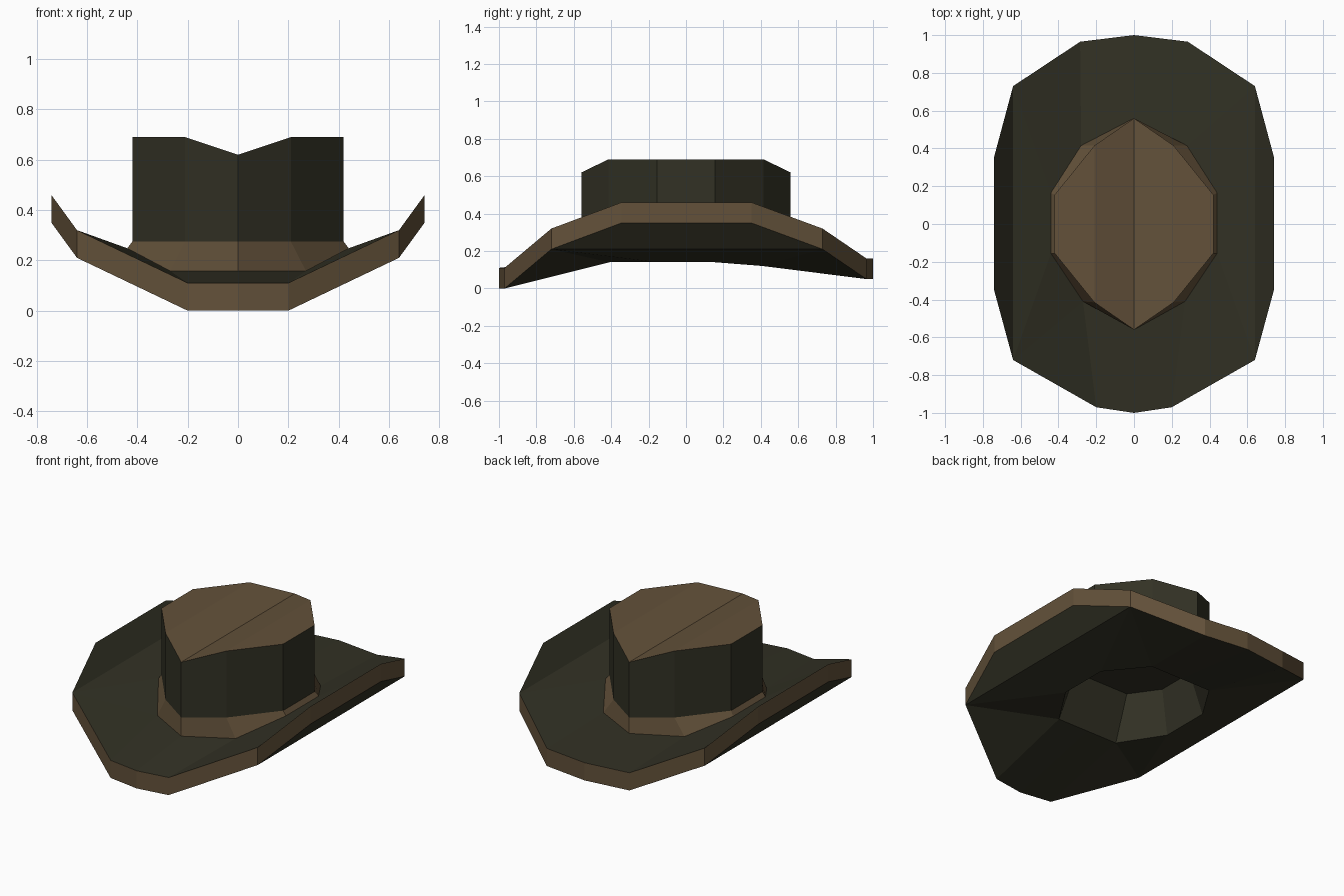
import bpy, bmesh

if "Cube" in bpy.data.objects:
    bpy.data.objects.remove(bpy.data.objects["Cube"])


def material(name, rgb):
    m = bpy.data.materials.new(name)
    m.diffuse_color = (*rgb, 1)
    m.use_nodes = True
    m.node_tree.nodes["Principled BSDF"].inputs["Base Color"].default_value = m.diffuse_color
    return m


DARK, BROWN = 0, 1
mats = [material("dark olive felt", (0.032, 0.031, 0.018)),
        material("brown leather", (0.125, 0.083, 0.042))]


def build(name, half_faces):
    """Make an object from right-half faces (colour, points), mirrored in x."""
    bm = bmesh.new()
    for colour, pts in half_faces:
        for s in (1, -1):
            loop = [(s * x, y, z) for x, y, z in pts]
            f = bm.faces.new([bm.verts.new(p) for p in loop[::s]])
            f.material_index = colour
    bmesh.ops.remove_doubles(bm, verts=bm.verts, dist=0.0005)
    me = bpy.data.meshes.new(name)
    bm.to_mesh(me)
    bm.free()
    for m in mats:
        me.materials.append(m)
    ob = bpy.data.objects.new(name, me)
    bpy.context.collection.objects.link(ob)


def wall(low, high, colour):
    """Quads joining two half loops that run from front to back."""
    return [(colour, [low[i], low[i + 1], high[i + 1], high[i]])
            for i in range(len(low) - 1)]


def lift(loop, dz):
    return [(x, y, z + dz) for x, y, z in loop]


# Half outlines, front to back
rim_low = [(0, -1, 0), (.2, -.97, 0), (.64, -.72, .21), (.742, -.345, .35),
           (.742, .35, .35), (.64, .73, .21), (.285, .965, .05), (0, 1, .05)]
rim_top = lift(rim_low, .11)
seat = [(0, -.56, .158), (.27, -.41, .158), (.44, -.155, .248),
        (.44, .165, .248), (.28, .415, .175), (0, .56, .175)]
opening = [(0, -.41, .14), (.21, -.41, .14), (.375, -.155, .14),
           (.375, .155, .14), (.21, .41, .12), (0, .41, .12)]
ceiling = [(0, -.29, .4), (.19, -.29, .4), (.31, -.12, .4),
           (.31, .12, .4), (.19, .29, .4), (0, .29, .4)]
crown_top = [(0, -.56, .62), (.21, -.415, .69), (.42, -.155, .69),
             (.42, .155, .69), (.21, .415, .69), (0, .56, .62)]
crown_low = [(x, y, .275) for x, y, z in crown_top]


def brim_sheet(o, i):
    """Panels between the outer rim o and the inner loop i."""
    return [[o[0], o[1], i[1], i[0]], [o[1], o[2], i[1]], [o[2], i[2], i[1]],
            [o[2], o[5], i[3], i[2]], [o[2], o[3], o[4], o[5]],
            [o[5], i[4], i[3]], [o[5], o[6], i[4]], [o[6], o[7], i[5], i[4]]]


# Brim: upper sheet, underside, trimmed edge and head recess
brim = [(DARK, f) for f in brim_sheet(rim_top, seat)]
brim += [(DARK, f[::-1]) for f in brim_sheet(rim_low, opening)]
brim += wall(rim_low, rim_top, BROWN)
brim += [(DARK, f[::-1]) for _, f in wall(opening, ceiling, DARK)]
brim.append((DARK, ceiling[::-1]))
build("brim", brim)

# Flared band around the crown base
build("hat_band", wall(seat, crown_low, BROWN))

# Crown walls and creased top
t = crown_top
build("crown", wall(crown_low, t, DARK) + [
    (BROWN, [t[0], t[1], t[4], t[5]]),
    (BROWN, [t[1], t[2], t[3], t[4]])])
